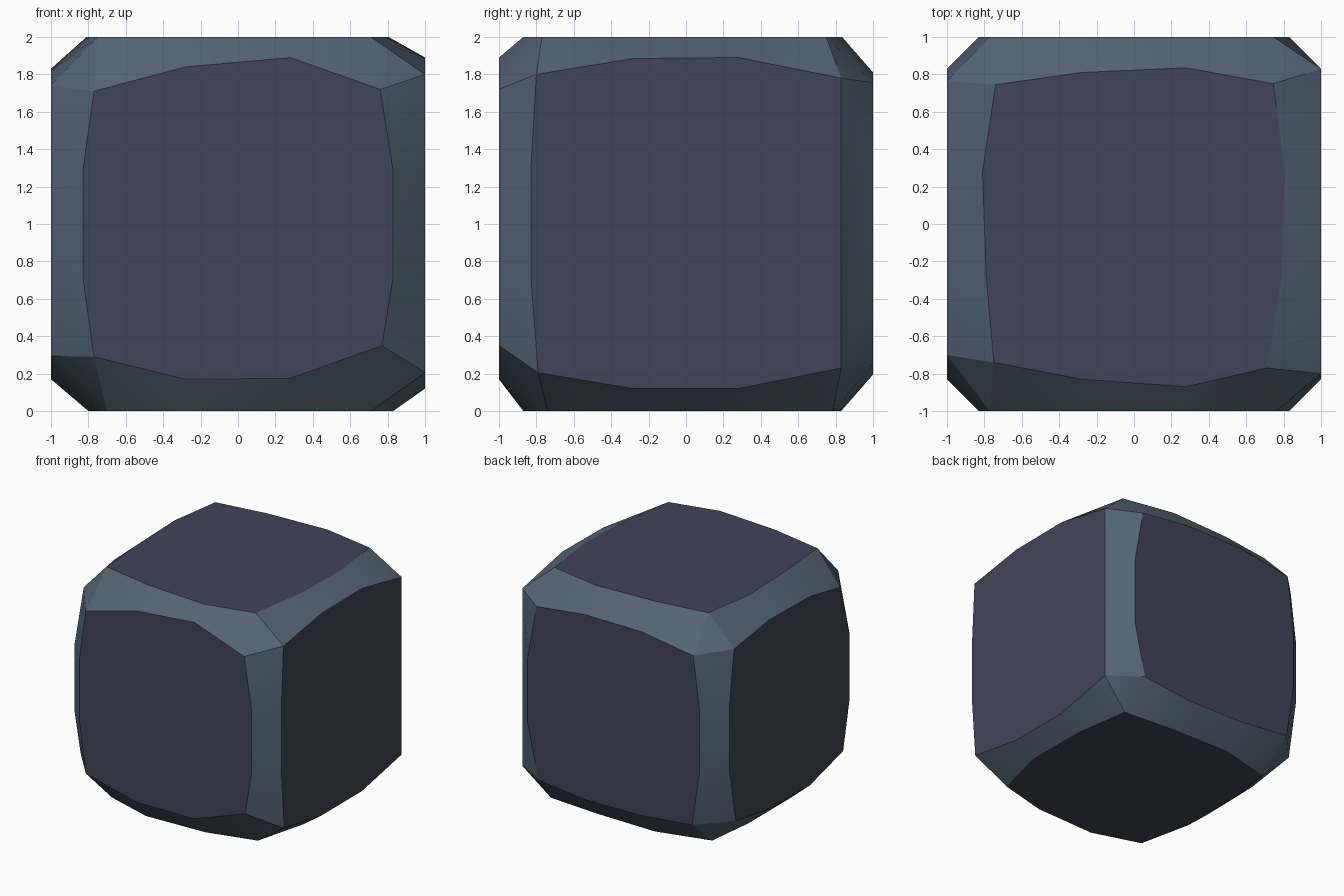
import bpy, bmesh, math
from mathutils import Vector

if "Cube" in bpy.data.objects:
    bpy.data.objects.remove(bpy.data.objects["Cube"])

MID = 0.28  # each side bulges outward at -MID and +MID

# axis, sign, four corners (u, v), then depths of the left, right, low and high sides
FACES = {
    "front":  (1, -1, [(-.77, -.71), (.77, -.65), (.76, .72), (-.77, .71)],
               [(.83, .83), (.83, .83), (.83, .825), (.84, .89)]),
    "back":   (1, 1, [(-.76, -.75), (.725, -.755), (.745, .755), (-.77, .73)],
               [(.83, .83), (.83, .83), (.80, .805), (.805, .81)]),
    "right":  (0, 1, [(-.79, -.795), (.83, -.77), (.83, .78), (-.80, .80)],
               [(.83, .83), (.83, .83), (.88, .88), (.885, .89)]),
    "left":   (0, -1, [(-.74, -.705), (.74, -.75), (.765, .76), (-.70, .74)],
               [(.83, .83), (.83, .83), (.83, .82), (.82, .83)]),
    "top":    (2, 1, [(-.75, -.74), (.71, -.77), (.745, .75), (-.74, .745)],
               [(.79, .81), (.79, .805), (.83, .87), (.81, .835)]),
    "bottom": (2, -1, [(-.70, -.74), (.71, -.74), (.755, .785), (-.75, .71)],
               [(.80, .80), (.83, .83), (.87, .85), (.83, .82)]),
}


def face_points(axis, sign, corners, sides):
    """Outline of one flat face, placed on its side of the cube."""
    flat = list(corners)
    for i, (side, pair) in enumerate(zip((-1, 1, -1, 1), sides)):
        for m, depth in zip((-MID, MID), pair):
            flat.append((side * depth, m) if i < 2 else (m, side * depth))
    for u, v in flat:
        p = [u, v]
        p.insert(axis, sign)
        yield Vector(p) + Vector((0, 0, 1))


def material(name, color):
    mat = bpy.data.materials.new(name)
    mat.diffuse_color = color
    mat.use_nodes = True
    mat.node_tree.nodes["Principled BSDF"].inputs["Base Color"].default_value = mat.diffuse_color
    return mat


# Block with worn edges: hull around the six face outlines
bm = bmesh.new()
for spec in FACES.values():
    for p in face_points(*spec):
        bm.verts.new(p)
bmesh.ops.convex_hull(bm, input=bm.verts[:])
bmesh.ops.dissolve_limit(bm, angle_limit=math.radians(0.3),
                         verts=bm.verts[:], edges=bm.edges[:])
bmesh.ops.recalc_face_normals(bm, faces=bm.faces[:])

# Flat sides dark, worn edges lighter
for f in bm.faces:
    f.normal_update()
    f.material_index = 0 if max(abs(c) for c in f.normal) > 0.999 else 1

mesh = bpy.data.meshes.new("worn_block")
bm.to_mesh(mesh)
bm.free()
mesh.materials.append(material("flat_sides", (0.055, 0.057, 0.095, 1)))
mesh.materials.append(material("worn_edges", (0.09, 0.13, 0.175, 1)))
block = bpy.data.objects.new("worn_block", mesh)
bpy.context.collection.objects.link(block)

# Soften only the shallow folds along each worn edge
bpy.context.view_layer.objects.active = block
block.select_set(True)
bpy.ops.object.shade_smooth_by_angle(angle=math.radians(22))
